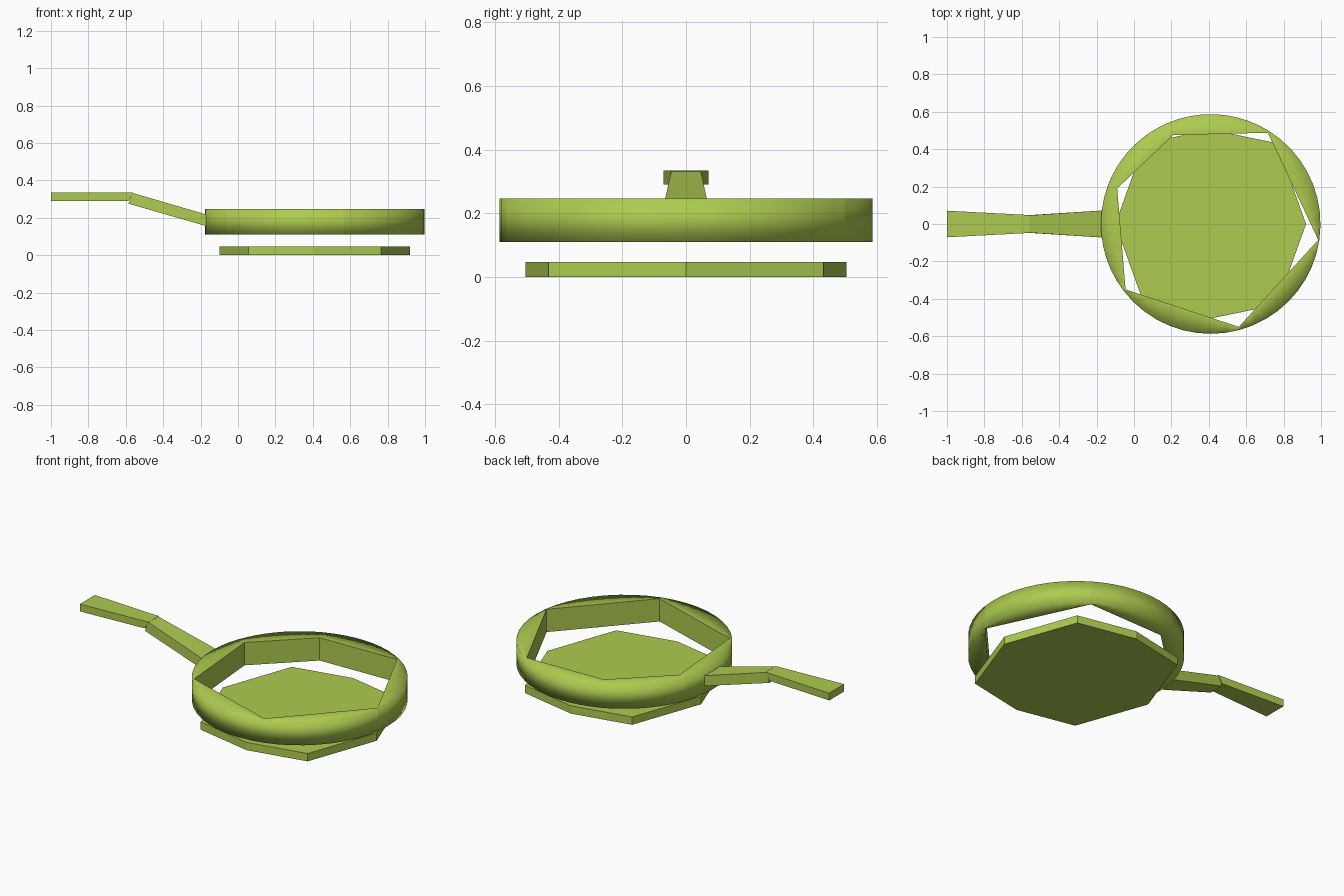
import bpy, bmesh
from math import atan2, cos, sin, tau
from mathutils import Vector

if "Cube" in bpy.data.objects:
    bpy.data.objects.remove(bpy.data.objects["Cube"])

green = bpy.data.materials.new("lime_green")
green.diffuse_color = (0.42, 0.6, 0.08, 1)
green.use_nodes = True
green.node_tree.nodes["Principled BSDF"].inputs["Base Color"].default_value = green.diffuse_color


def finish(name, bm):
    bmesh.ops.recalc_face_normals(bm, faces=bm.faces)
    mesh = bpy.data.meshes.new(name)
    bm.to_mesh(mesh)
    bm.free()
    mesh.materials.append(green)
    obj = bpy.data.objects.new(name, mesh)
    bpy.context.collection.objects.link(obj)
    return obj


def prism(name, outline, z0, z1):
    bm = bmesh.new()
    face = bm.faces.new([bm.verts.new((x, y, z0)) for x, y in outline])
    new = bmesh.ops.extrude_face_region(bm, geom=[face])["geom"]
    verts = [v for v in new if isinstance(v, bmesh.types.BMVert)]
    bmesh.ops.translate(bm, verts=verts, vec=(0, 0, z1 - z0))
    return finish(name, bm)


def bar(name, sections):
    # each section: (x top, z top, x bottom, z bottom, half width)
    bm = bmesh.new()
    rings = []
    for xt, zt, xb, zb, w in sections:
        pts = ((xt, -w, zt), (xt, w, zt), (xb, w, zb), (xb, -w, zb))
        rings.append([bm.verts.new(p) for p in pts])
    for a, b in zip(rings, rings[1:]):
        for i in range(4):
            j = (i + 1) % 4
            bm.faces.new((a[i], a[j], b[j], b[i]))
    bm.faces.new(rings[0])
    bm.faces.new(rings[-1])
    return finish(name, bm)


# pan base: squashed octagon below the wall
half = [(0.92, 0), (0.765, 0.432), (0.41, 0.505), (0.055, 0.432), (-0.1, 0)]
prism("pan_base", half + [(x, -y) for x, y in reversed(half[1:-1])], 0, 0.047)

# pan wall: round outside, uneven six-sided inside
centre, radius, low, high, steps = Vector((0.41, 0)), 0.587, 0.11, 0.247, 9
corners = [Vector(p) for p in ((0.985, -0.085), (0.715, 0.488), (0.21, 0.475),
                               (-0.09, 0.19), (-0.045, -0.35), (0.56, -0.55))]
bm = bmesh.new()
rings = []
for i, a in enumerate(corners):
    b = corners[(i + 1) % len(corners)]
    start = atan2(*(a - centre).yx)
    sweep = (atan2(*(b - centre).yx) - start) % tau
    for k in range(steps):
        t = k / steps
        ang = start + sweep * t
        outer = centre + radius * Vector((cos(ang), sin(ang)))
        inner = a.lerp(b, t)
        pts = ((outer, low), (outer, high), (inner, high), (inner, low))
        rings.append([bm.verts.new((p.x, p.y, z)) for p, z in pts])
for n, a in enumerate(rings):
    b = rings[(n + 1) % len(rings)]
    for i in range(4):
        j = (i + 1) % 4
        f = bm.faces.new((a[i], b[i], b[j], a[j]))
        f.smooth = i != 2
    # crisp inner rim and segment ends, soft outer rim
    for i in (2, 3):
        bm.edges.get((a[i], b[i])).smooth = False
    if n % steps == 0:
        for i in range(4):
            bm.edges.get((a[i], a[(i + 1) % 4])).smooth = False
finish("pan_wall", bm)

# handle: flat flared grip and sloping neck
bar("handle_grip", [(-1, 0.334, -1, 0.29, 0.071), (-0.56, 0.334, -0.585, 0.29, 0.048)])
bar("handle_neck", [(-0.565, 0.333, -0.585, 0.275, 0.046),
                    (-0.155, 0.213, -0.155, 0.151, 0.073)])
